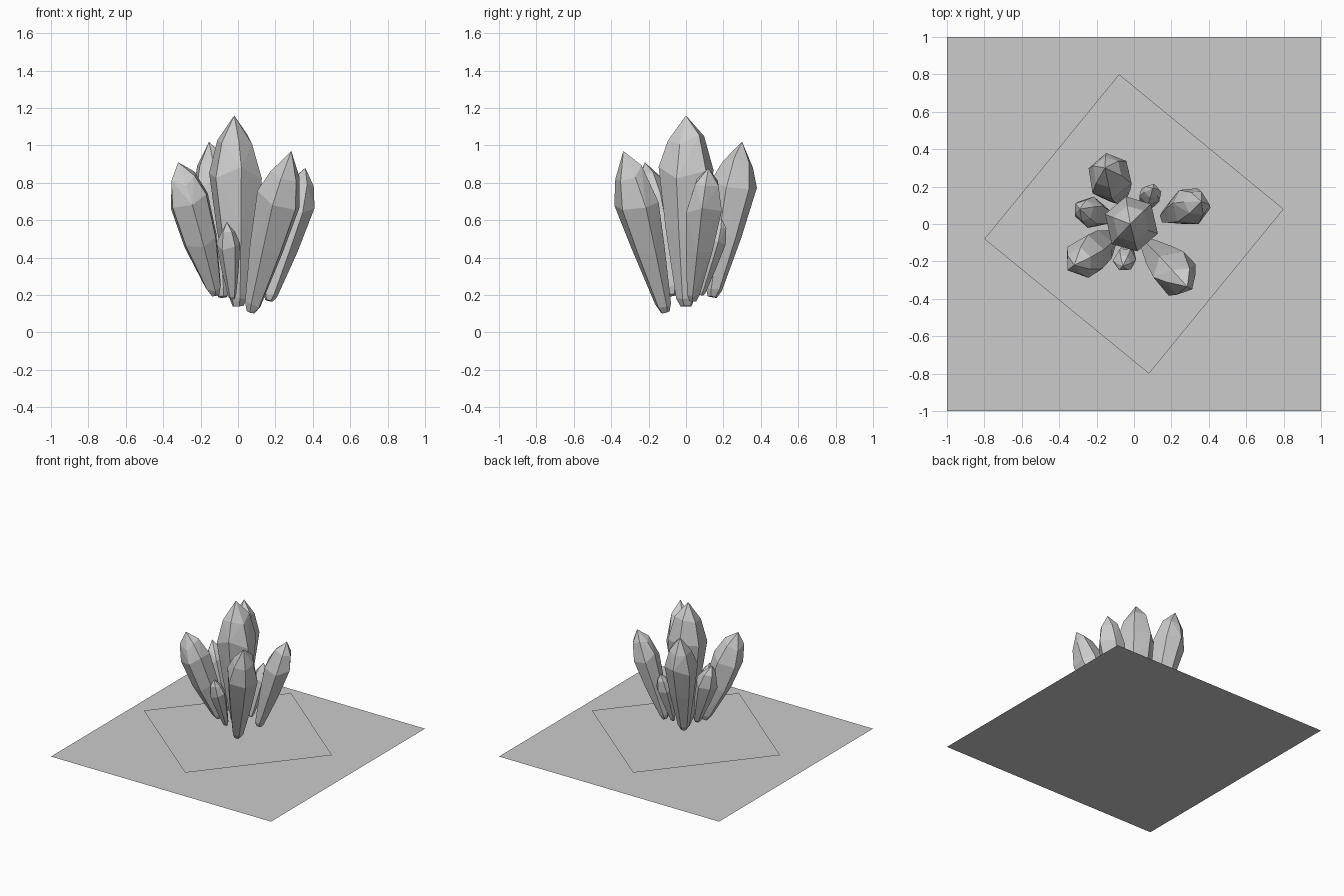
import bpy, bmesh, math, random
from mathutils import Vector

if "Cube" in bpy.data.objects:
    bpy.data.objects.remove(bpy.data.objects["Cube"])

random.seed(4)


def flat_square(name, half_diagonal, angle, z):
    bm = bmesh.new()
    bm.faces.new([bm.verts.new((half_diagonal * math.cos(angle + i * math.pi / 2),
                                half_diagonal * math.sin(angle + i * math.pi / 2), z))
                  for i in range(4)])
    finish(name, bm)


def finish(name, bm):
    mesh = bpy.data.meshes.new(name)
    bm.to_mesh(mesh)
    bm.free()
    bpy.context.collection.objects.link(bpy.data.objects.new(name, mesh))


# Shard profile: (fraction along axis, radius factor, height jitter)
PROFILE = [(0.0, 0.2, 0.0), (0.05, 0.36, 0.015), (0.4, 0.75, 0.02),
           (0.7, 1.0, 0.04), (0.87, 0.66, 0.03)]


def crystal(name, base, tip, radius, turn, bulge=0.0, sides=6):
    base, tip = Vector(base), Vector(tip)
    axis = tip - base
    rot = axis.to_track_quat('Z', 'Y')
    bm = bmesh.new()
    angles = [turn + (i + random.uniform(-0.15, 0.15)) * math.tau / sides
              for i in range(sides)]
    for t, r, jitter in PROFILE:
        r += bulge * math.sin(math.pi * min(t / 0.7, 1.0))
        for a in angles:
            h = (t + random.uniform(-jitter, jitter)) * axis.length
            p = Vector((math.cos(a) * r * radius, math.sin(a) * r * radius, h))
            bm.verts.new(base + rot @ p)
    bm.verts.new(tip)
    # Faceted convex skin
    res = bmesh.ops.convex_hull(bm, input=bm.verts[:])
    loose = [v for v in bm.verts if not v.link_faces]
    bmesh.ops.delete(bm, geom=loose, context='VERTS')
    bmesh.ops.recalc_face_normals(bm, faces=bm.faces[:])
    finish(name, bm)


# Ground sheet and smaller turned sheet above it
flat_square("ground_sheet", math.sqrt(2), math.pi / 4, 0.0)
flat_square("inner_sheet", 0.804, math.radians(5.7), 0.08)

# Crystal cluster
crystal("centre_crystal", (0, 0, 0.14), (-0.02, 0, 1.16), 0.15, 0.3)
crystal("back_left_crystal", (-0.08, 0.14, 0.19), (-0.155, 0.30, 1.02), 0.125, 0.2)
crystal("front_right_crystal", (0.07, -0.11, 0.11), (0.285, -0.335, 0.97), 0.125, 0.5)
crystal("right_crystal", (0.165, 0.035, 0.17), (0.36, 0.12, 0.88), 0.105, 0.1)
crystal("front_left_crystal", (-0.12, -0.07, 0.2), (-0.32, -0.22, 0.91), 0.115, 0.4, 0.12)
crystal("left_crystal", (-0.12, 0.03, 0.22), (-0.29, 0.08, 0.74), 0.085, 0.0)
crystal("small_back_crystal", (0.06, 0.08, 0.2), (0.10, 0.19, 0.61), 0.06, 0.6)
crystal("small_front_crystal", (-0.03, -0.11, 0.18), (-0.06, -0.225, 0.59), 0.063, 0.2)
